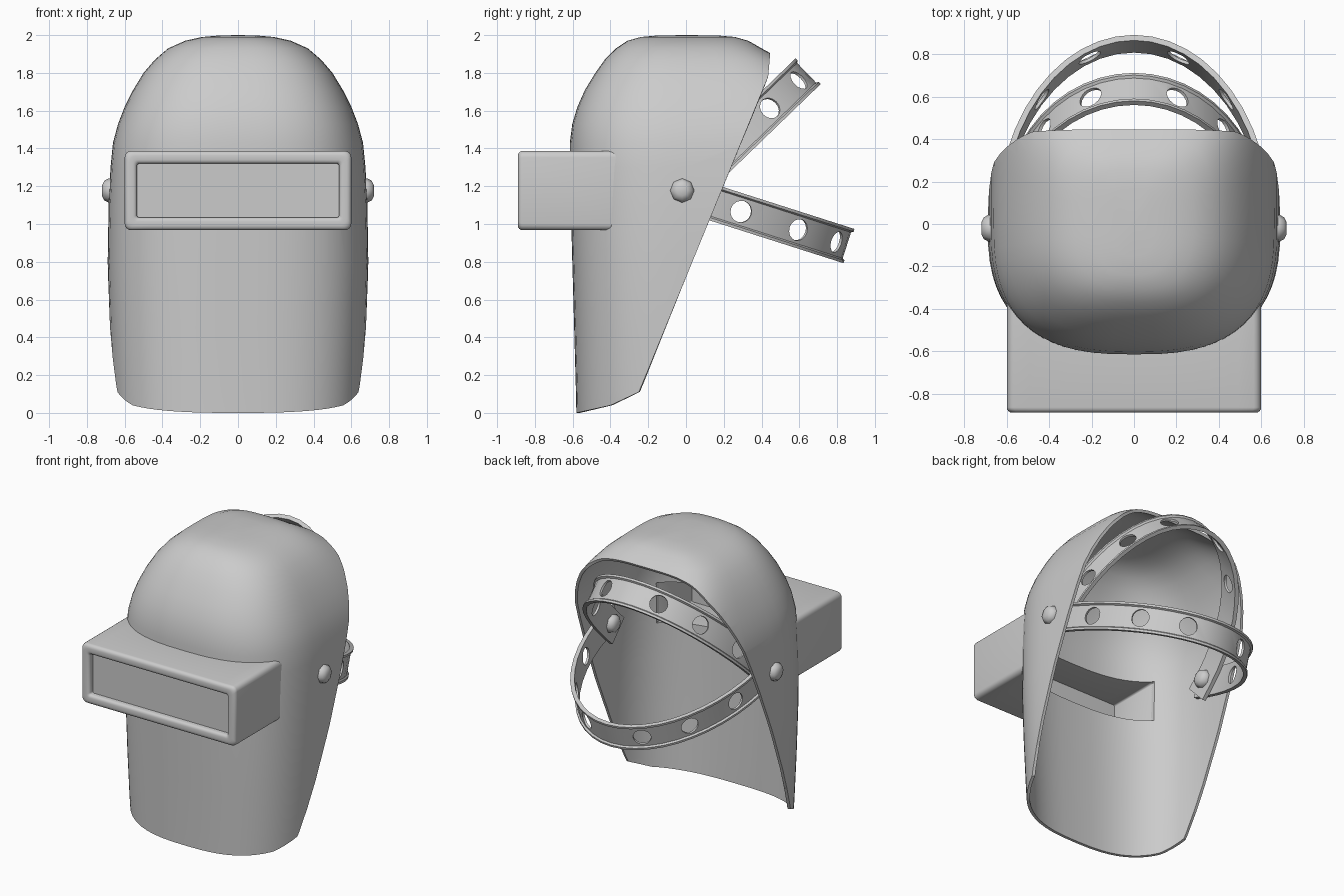
import bpy, bmesh, math
from mathutils import Vector, Matrix

if "Cube" in bpy.data.objects:
    bpy.data.objects.remove(bpy.data.objects["Cube"])

PIVOT = Vector((0, -0.02, 1.165))


def make(name, bm, angle=40):
    bmesh.ops.recalc_face_normals(bm, faces=bm.faces)
    me = bpy.data.meshes.new(name)
    bm.to_mesh(me)
    bm.free()
    ob = bpy.data.objects.new(name, me)
    bpy.context.collection.objects.link(ob)
    select(ob)
    bpy.ops.object.shade_smooth_by_angle(angle=math.radians(angle))
    return ob


def select(ob):
    bpy.ops.object.select_all(action='DESELECT')
    ob.select_set(True)
    bpy.context.view_layer.objects.active = ob


def loft(bm, rings, close_u=True, close_v=False):
    rows = [[bm.verts.new(p) for p in r] for r in rings]
    n = len(rows[0])
    for i in range(len(rows) if close_v else len(rows) - 1):
        a, b = rows[i], rows[(i + 1) % len(rows)]
        for j in range(n if close_u else n - 1):
            k = (j + 1) % n
            bm.faces.new((a[j], a[k], b[k], b[j]))
    return rows


def cut(ob, cutter):
    cutter.hide_render = True
    mod = ob.modifiers.new("cut", 'BOOLEAN')
    mod.operation, mod.solver, mod.object = 'DIFFERENCE', 'EXACT', cutter
    select(ob)
    bpy.ops.object.modifier_apply(modifier=mod.name)
    bpy.data.objects.remove(cutter)
    bpy.ops.object.shade_smooth_by_angle(angle=math.radians(40))


def spow(v, e):
    return math.copysign(abs(v) ** e, v)


# helmet shell: horizontal slices (z, half width, front depth, back depth)
slices = [(-0.02, .655, .58, .9), (.12, .665, .583, .9), (.45, .68, .592, .9),
          (.8, .69, .602, .9), (1.1, .685, .61, .9), (1.3, .675, .615, .9),
          (1.43, .662, .615, .9), (1.53, .635, .602, .85), (1.62, .6, .575, .8),
          (1.71, .555, .535, .72), (1.8, .5, .48, .6), (1.87, .44, .43, .51),
          (1.93, .37, .37, .40), (1.97, .28, .31, .33), (1.99, .19, .24, .26),
          (1.998, .1, .15, .17)]
rings = []
for z, w, f, b in slices:
    ring = []
    for j in range(64):
        t = 2 * math.pi * j / 64
        s, c = math.sin(t), -math.cos(t)
        e = 2 / 2.7 if c < 0 else 2 / 4
        ring.append((w * spow(s, e), (f if c < 0 else b) * spow(c, e), z))
    rings.append(ring)
bm = bmesh.new()
rows = loft(bm, rings)
tip = bm.verts.new((0, 0, 2.0))
for j in range(64):
    bm.faces.new((rows[-1][j], rows[-1][(j + 1) % 64], tip))
bmesh.ops.recalc_face_normals(bm, faces=bm.faces)
# slanted back and bottom edges
edge = [(-.58, 0), (-.4, .04), (-.25, .11), (-.175, .29), (.435, 1.78), (.45, 1.95)]
for (y0, z0), (y1, z1) in zip(edge, edge[1:]):
    bmesh.ops.bisect_plane(bm, geom=bm.verts[:] + bm.edges[:] + bm.faces[:],
                           plane_co=(0, y0, z0), plane_no=(0, z1 - z0, y0 - y1),
                           clear_outer=True)
shell = make("helmet_shell", bm)
sol = shell.modifiers.new("thickness", 'SOLIDIFY')
sol.thickness, sol.offset = 0.02, -1
select(shell)
bpy.ops.object.modifier_apply(modifier=sol.name)

# viewing opening through the shell
HX, HZ, CZ = .535, .142, 1.177


def block(name, size, centre):
    bm = bmesh.new()
    bmesh.ops.create_cube(bm, size=1, matrix=Matrix.Translation(centre) @ Matrix.Diagonal((*size, 1)))
    return make(name, bm)


cut(shell, block("window_cutter", (2 * HX, .8, 2 * HZ), (0, -.6, CZ)))


# visor housing: hollow rounded box whose back follows the shell
def shell_y(x):
    return -.612 * (1 - min(1, abs(x) / .68) ** 2.7) ** (1 / 2.7)


def round_rect(hx, hz, r, y):
    pts = []
    for k, (sx, sz) in enumerate([(1, 1), (-1, 1), (-1, -1), (1, -1)]):
        for i in range(5):
            a = math.pi / 2 * (k + i / 4)
            pts.append((sx * (hx - r) + r * math.cos(a), sz * (hz - r) + r * math.sin(a)))
        if k in (0, 2):
            x0, z0 = pts[-1]
            pts += [(x0 - 2 * x0 * i / 16, z0) for i in range(1, 16)]
    return [(x, shell_y(x) + .015 if y is None else y, CZ + z) for x, z in pts]


loops = [round_rect(.6, .21, .035, None)]
for i in range(5):
    a = math.pi / 2 * i / 4
    d = .025 * (1 - math.cos(a))
    loops.append(round_rect(.6 - d, .21 - d, .035, -.865 - .025 * math.sin(a)))
for i in range(4):
    a = math.pi / 2 * i / 3
    d = .02 * (1 - math.sin(a))
    loops.append(round_rect(HX + d, HZ + d, .012 + d / 2, -.87 - .02 * math.cos(a)))
loops.append(round_rect(HX, HZ, .012, None))
bm = bmesh.new()
loft(bm, loops, close_v=True)
make("visor_housing", bm)
block("visor_glass", (2 * HX, .02, 2 * HZ), (0, -.84, CZ))


# head bands: channel section swept along a half ellipse, with round holes
def head_band(name, hw, length, tilt):
    path = [(hw, -.1, Vector((1, 0, 0)))]
    at = lambda t: (hw * math.sin(t), length * math.cos(t),
                    Vector((math.sin(t) / hw, math.cos(t) / length, 0)).normalized())
    path += [at(math.pi / 2 - math.pi * i / 24) for i in range(25)]
    path.append((-hw, -.1, Vector((-1, 0, 0))))
    section = [(-.015, -.095), (.012, -.095), (.012, -.08), (0, -.072),
               (0, .072), (.012, .08), (.012, .095), (-.015, .095)]
    bm = bmesh.new()
    rows = loft(bm, [[(x + n.x * o, y + n.y * o, w) for o, w in section] for x, y, n in path])
    bm.faces.new(rows[0])
    bm.faces.new(rows[-1])
    band = make(name, bm)
    bm = bmesh.new()
    for deg in (20, 45, 69, -20, -45, -69):
        x, y, n = at(math.radians(deg))
        rot = n.to_track_quat('Z', 'Y').to_matrix().to_4x4()
        bmesh.ops.create_cone(bm, cap_ends=True, segments=16, radius1=.058, radius2=.058,
                              depth=.12, matrix=Matrix.Translation((x, y, 0)) @ rot)
    cut(band, make(name + "_hole_cutter", bm))
    band.data.transform(Matrix.Translation(PIVOT) @ Matrix.Rotation(math.radians(tilt), 4, 'X'))


head_band("rear_head_band", .635, .915, -17.7)
head_band("crown_head_band", .605, .915, 44)

# pivot knobs through shell and bands
for side, label in ((1, "right"), (-1, "left")):
    prof = [(.545, .03), (.56, .055), (.585, .064), (.685, .064), (.708, .052), (.72, .028)]
    bm = bmesh.new()
    rows = loft(bm, [[(side * x, PIVOT.y + r * math.cos(math.pi * k / 4),
                       1.177 + r * math.sin(math.pi * k / 4)) for k in range(8)] for x, r in prof])
    bm.faces.new(rows[0])
    bm.faces.new(rows[-1])
    make("pivot_knob_" + label, bm, 50)
